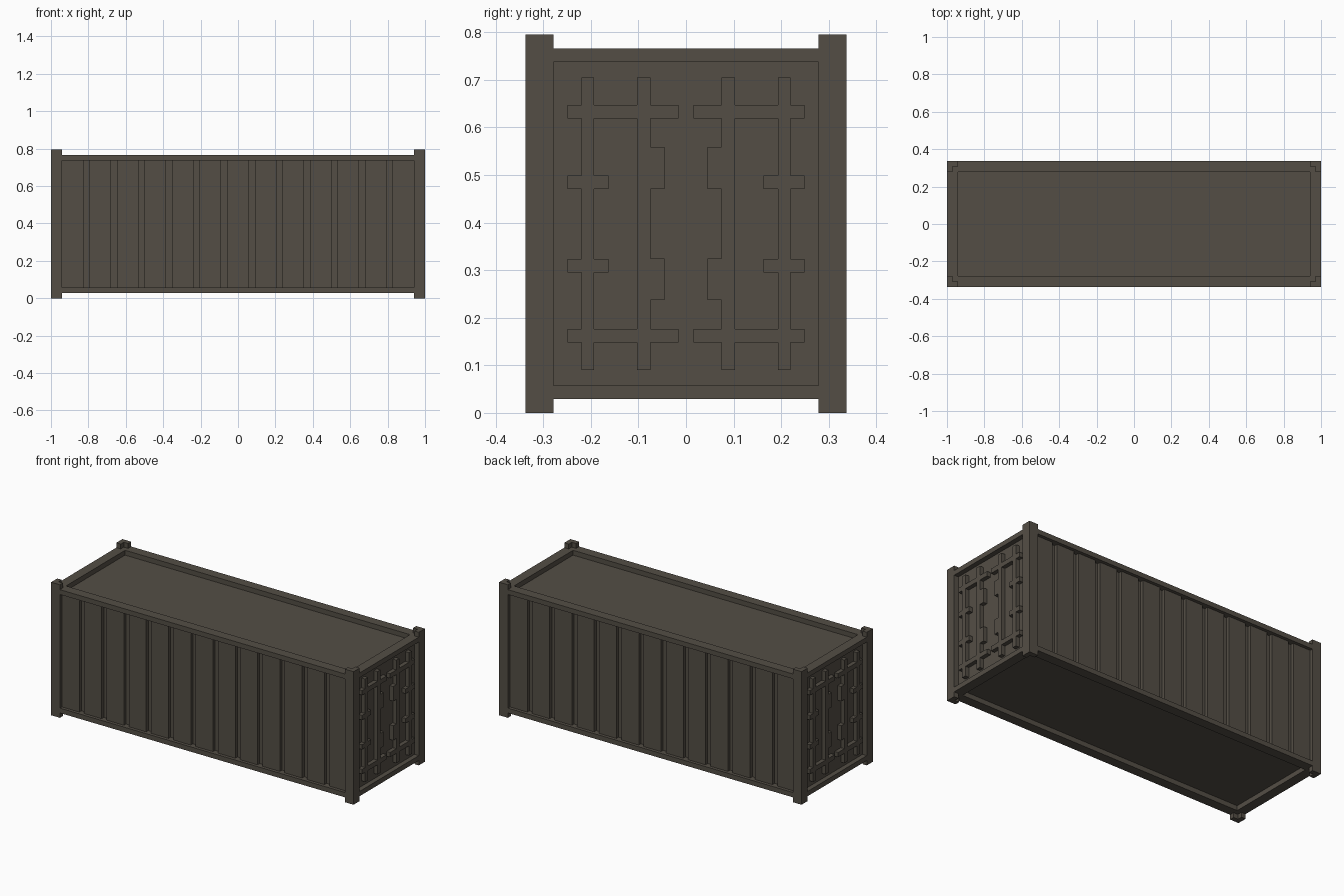
import bpy, bmesh
from mathutils import Vector

cube = bpy.data.objects.get("Cube")
if cube:
    bpy.data.objects.remove(cube, do_unlink=True)

paint = bpy.data.materials.new("dark olive grey paint")
paint.use_nodes = True
COLOUR = (0.088, 0.076, 0.060, 1)
paint.diffuse_color = COLOUR
paint.node_tree.nodes["Principled BSDF"].inputs["Base Color"].default_value = COLOUR

# Overall half sizes, heights and thicknesses
X, Y, TOP = 1.0, 0.337, 0.795
POST = 0.058
T = 0.029
LOW, HIGH = T, TOP - T
PANEL_Y, GROOVE_Y = 0.318, 0.298
DOOR_X = X - T
BAR_DEPTH = 0.024


def finish(name, bm):
    bmesh.ops.recalc_face_normals(bm, faces=bm.faces)
    mesh = bpy.data.meshes.new(name)
    bm.to_mesh(mesh)
    bm.free()
    mesh.materials.append(paint)
    obj = bpy.data.objects.new(name, mesh)
    bpy.context.collection.objects.link(obj)
    return obj


def extrude(bm, faces, offset):
    out = bmesh.ops.extrude_face_region(bm, geom=faces)
    verts = [g for g in out["geom"] if isinstance(g, bmesh.types.BMVert)]
    bmesh.ops.translate(bm, verts=verts, vec=Vector(offset))


def prism(name, outline, z0, z1):
    bm = bmesh.new()
    face = bm.faces.new([bm.verts.new((x, y, z0)) for x, y in outline])
    extrude(bm, [face], (0, 0, z1 - z0))
    return finish(name, bm)


def box(name, x0, x1, y0, y1, z0, z1):
    return prism(name, [(x0, y0), (x1, y0), (x1, y1), (x0, y1)], z0, z1)


def merged_relief(name, rects, x, depth):
    """One raised shape covering the union of (y0, y1, z0, z1) rectangles."""
    ys = sorted({v for r in rects for v in r[:2]})
    zs = sorted({v for r in rects for v in r[2:]})
    bm = bmesh.new()
    for y0, y1 in zip(ys, ys[1:]):
        for z0, z1 in zip(zs, zs[1:]):
            cy, cz = (y0 + y1) / 2, (z0 + z1) / 2
            if any(a < cy < b and c < cz < d for a, b, c, d in rects):
                bm.faces.new([bm.verts.new((x, y, z)) for y, z in
                              ((y0, z0), (y1, z0), (y1, z1), (y0, z1))])
    bmesh.ops.remove_doubles(bm, verts=bm.verts, dist=0.0001)
    extrude(bm, bm.faces[:], (depth, 0, 0))
    return finish(name, bm)


# Corrugated body: narrow vertical grooves along both long sides
GROOVES, PITCH, HALF = 12, 0.1473, 0.016
side = [(-DOOR_X, PANEL_Y)]
for i in range(GROOVES):
    c = (i - (GROOVES - 1) / 2) * PITCH
    side += [(c - HALF, PANEL_Y), (c - HALF, GROOVE_Y),
             (c + HALF, GROOVE_Y), (c + HALF, PANEL_Y)]
side.append((DOOR_X, PANEL_Y))
outline = side + [(x, -y) for x, y in reversed(side)]
prism("corrugated_body", outline, LOW + T, HIGH - T)

# Corner posts, with angle-shaped feet and caps
for sx, xname in ((1, "left"), (-1, "right")):
    for sy, yname in ((-1, "front"), (1, "back")):
        tag = f"{yname}_{xname}"
        box(f"{tag}_post", sx * (X - POST), sx * X,
            sy * (Y - POST), sy * Y, LOW, HIGH)
        angle = [(0, 0), (POST, 0), (POST, T), (T, T), (T, POST), (0, POST)]
        angle = [(sx * (X - a), sy * (Y - b)) for a, b in angle]
        prism(f"{tag}_foot", angle, 0, LOW)
        prism(f"{tag}_cap", angle, HIGH, TOP)

# Top and bottom rails around the frame
for level, z0 in (("bottom", LOW), ("top", HIGH - T)):
    for s, name in ((-1, "front"), (1, "back")):
        box(f"{level}_{name}_rail", POST - X, X - POST,
            s * (Y - POST), s * Y, z0, z0 + T)
    for s, name in ((1, "left"), (-1, "right")):
        box(f"{level}_{name}_rail", s * (X - POST), s * X,
            POST - Y, Y - POST, z0, z0 + T)

# Door bars, brackets, hinges and lock boxes for one door leaf
leaf = [(0.193, 0.22, 0.09, 0.705), (0.075, 0.103, 0.09, 0.705)]
for z in (0.148, 0.619):
    leaf.append((0.016, 0.249, z, z + 0.028))
for z in (0.295, 0.471):
    leaf.append((0.163, 0.249, z, z + 0.028))
for z in (0.237, 0.471):
    leaf.append((0.045, 0.09, z, z + 0.088))

# Two mirrored leaves on each end
for sx, end in ((1, "left"), (-1, "right")):
    for sy, half in ((1, "back"), (-1, "front")):
        rects = [(*sorted((sy * a, sy * b)), c, d) for a, b, c, d in leaf]
        merged_relief(f"{end}_end_{half}_door_bars", rects,
                      sx * DOOR_X, sx * BAR_DEPTH)
